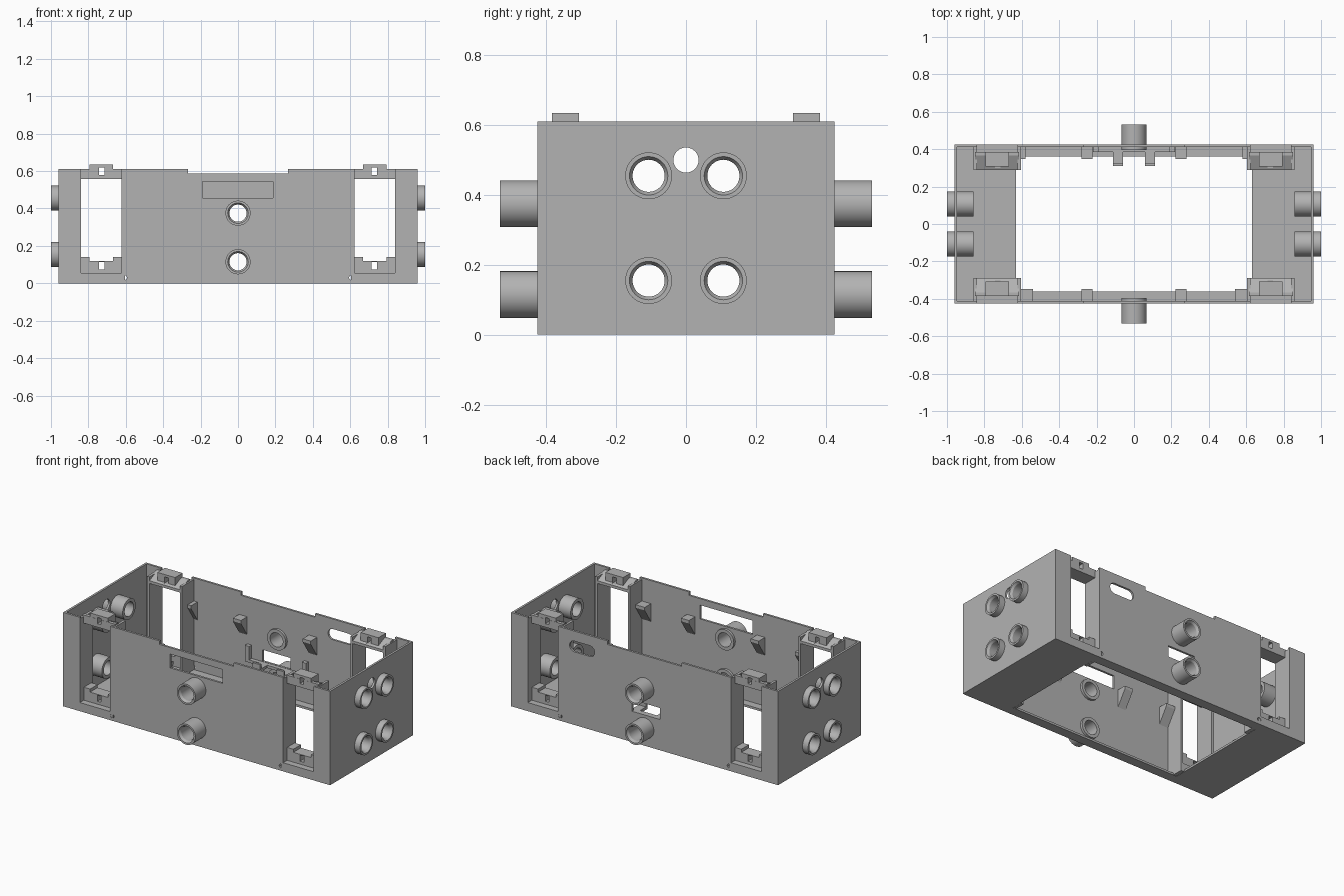
import bpy, bmesh, math
from mathutils import Matrix, Vector

old = bpy.data.objects.get("Cube")
if old:
    bpy.data.objects.remove(old, do_unlink=True)

grey = bpy.data.materials.new("plain grey")
grey.use_nodes = True
color = (0.45, 0.45, 0.45, 1)
grey.diffuse_color = color
grey.node_tree.nodes["Principled BSDF"].inputs["Base Color"].default_value = color

X, Y, H, T = 0.96, 0.425, 0.61, 0.014      # half length, half width, height, wall
TUBE_R, BORE_R = 0.067, 0.046


def finish(name, bm):
    bmesh.ops.recalc_face_normals(bm, faces=bm.faces)
    mesh = bpy.data.meshes.new(name)
    bm.to_mesh(mesh)
    bm.free()
    mesh.materials.append(grey)
    ob = bpy.data.objects.new(name, mesh)
    bpy.context.collection.objects.link(ob)
    return ob


def box(name, xs, ys, zs):
    bm = bmesh.new()
    bmesh.ops.create_cube(bm, size=1)
    for v in bm.verts:
        v.co = Vector([(r[0] + r[1]) / 2 + c * abs(r[1] - r[0])
                       for c, r in zip(v.co, (xs, ys, zs))])
    return finish(name, bm)


def prism(name, yz, x0, x1):
    """Extrude a side profile along x."""
    bm = bmesh.new()
    face = bm.faces.new([bm.verts.new((x0, y, z)) for y, z in yz])
    ext = bmesh.ops.extrude_face_region(bm, geom=[face])["geom"]
    moved = [g for g in ext if isinstance(g, bmesh.types.BMVert)]
    bmesh.ops.translate(bm, verts=moved, vec=(x1 - x0, 0, 0))
    return finish(name, bm)


def cylinder(name, centre, axis, radius, depth):
    bm = bmesh.new()
    rot = Vector(axis).to_track_quat("Z", "Y").to_matrix().to_4x4()
    bmesh.ops.create_cone(bm, cap_ends=True, segments=32, radius1=radius, radius2=radius,
                          depth=depth, matrix=Matrix.Translation(centre) @ rot)
    return finish(name, bm)


def tube(name, start, axis, length):
    """Hollow pipe with a countersunk outer end, revolved about its axis."""
    profile = [(BORE_R, 0), (TUBE_R, 0), (TUBE_R, length),
               (0.055, length), (BORE_R, length - 0.015)]
    rot = Vector(axis).to_track_quat("Z", "Y").to_matrix().to_4x4()
    n = 40
    bm = bmesh.new()
    rings = [[bm.verts.new((r * math.cos(a), r * math.sin(a), z)) for r, z in profile]
             for a in [2 * math.pi * i / n for i in range(n)]]
    k = len(profile)
    for i in range(n):
        a, b = rings[i], rings[(i + 1) % n]
        for j in range(k):
            bm.faces.new((a[j], b[j], b[(j + 1) % k], a[(j + 1) % k]))
    bm.transform(Matrix.Translation(start) @ rot)
    ob = finish(name, bm)
    smooth(ob)
    return ob


def smooth(ob):
    bpy.ops.object.select_all(action="DESELECT")
    ob.select_set(True)
    bpy.context.view_layer.objects.active = ob
    bpy.ops.object.shade_smooth_by_angle(angle=math.radians(30))


def cut(ob, cutter):
    mod = ob.modifiers.new("cut", "BOOLEAN")
    mod.operation, mod.solver, mod.object = "DIFFERENCE", "EXACT", cutter
    bpy.context.view_layer.objects.active = ob
    bpy.ops.object.modifier_apply(modifier=mod.name)
    bpy.data.objects.remove(cutter, do_unlink=True)


def span(s, a, b):
    return tuple(sorted((s * a, s * b)))


# Open case with a rim around the bottom opening
case = box("case", (-X, X), (-Y, Y), (0, H))
cut(case, box("hollow", (T - X, X - T), (T - Y, Y - T), (T, 1)))
cut(case, box("floor_opening", (-0.63, 0.63), (-0.36, 0.36), (-1, 0.3)))
cut(case, box("top_step", (-0.267, 0.267), (-1, 1), (0.587, 1)))
for s in (-1, 1):
    cut(case, box("window", span(s, 0.622, 0.84), (-1, 1), (0.056, 1)))
    cut(case, cylinder("pin_hole", (s * 0.607, 0, 0.03), (0, 1, 0), 0.013, 2))
cut(case, cylinder("cable_hole", (0, 0, 0.5), (1, 0, 0), 0.036, 3))

# Slots in the front and back walls
cut(case, box("front_slot", (-0.19, 0.187), (-0.5, -0.38), (0.455, 0.545)))
cut(case, box("back_slot", (-0.11, 0.09), (0.38, 0.5), (0.2, 0.275)))
cut(case, box("round_slot", (0.395, 0.505), (0.38, 0.5), (0.475, 0.545)))
for x in (0.395, 0.505):
    cut(case, cylinder("slot_end", (x, 0.44, 0.51), (0, 1, 0), 0.035, 0.12))

# Tubes through the four walls
for s in (-1, 1):
    for z in (0.115, 0.375):
        cut(case, cylinder("bore", (0, s * 0.42, z), (0, 1, 0), 0.056, 0.1))
        tube("long_side_tube", (0, s * 0.395, z), (0, s, 0), 0.138)
    for y in (-0.107, 0.107):
        for z in (0.155, 0.455):
            cut(case, cylinder("bore", (s * X, y, z), (1, 0, 0), 0.056, 0.1))
            tube("end_tube", (s * 0.858, y, z), (s, 0, 0), 0.142)

# Window frames with lower and upper latches
for sx in (-1, 1):
    for sy in (-1, 1):
        for a, b in ((0.605, 0.622), (0.84, 0.857)):
            box("window_side", span(sx, a, b), span(sy, 0.29, Y - 0.003), (0.001, 0.6))
        inner = span(sx, 0.615, 0.85)
        tab_x, slot_x = span(sx, 0.667, 0.795), span(sx, 0.715, 0.742)
        box("window_sill", inner, span(sy, 0.29, Y - 0.002), (0.002, 0.056))
        lower = box("lower_latch", inner, span(sy, 0.307, 0.384), (0.05, 0.14))
        cut(lower, box("notch", tab_x, span(sy, 0.2, 0.5), (0.12, 0.2)))
        cut(lower, box("latch_slot", slot_x, span(sy, 0.2, 0.5), (0.075, 0.115)))
        slope = [(sy * y, z) for y, z in ((0.29, 0.557), (0.385, 0.557),
                                          (0.385, H), (0.365, H), (0.29, 0.575))]
        upper = prism("upper_latch", slope, *inner)
        tab = box("upper_tab", tab_x, span(sy, 0.307, 0.384), (0.56, 0.635))
        for part in (upper, tab):
            cut(part, box("latch_slot", slot_x, span(sy, 0.2, 0.5), (0.58, 0.62)))

# Support wedges on the inside of the long walls
for sy in (-1, 1):
    wedge = [(sy * y, z) for y, z in ((0.413, 0.46), (0.347, 0.46), (0.347, 0.44), (0.413, 0.34))]
    for sx in (-1, 1):
        prism("support_wedge", wedge, sx * 0.222, sx * 0.28)
        prism("outer_support_wedge", wedge, sx * (0.54 if sy < 0 else 0.58), sx * 0.605)

# Small board holder behind the back slot
box("holder_rail", (-0.22, 0.22), (0.385, 0.413), (0.18, 0.198))
for s in (-1, 1):
    box("holder_post", span(s, 0.19, 0.22), (0.385, 0.413), (0.18, 0.285))
    box("holder_arm", span(s, 0.06, 0.112), (0.31, 0.413), (0.18, 0.198))
    box("holder_stop", span(s, 0.06, 0.112), (0.31, 0.325), (0.18, 0.23))
